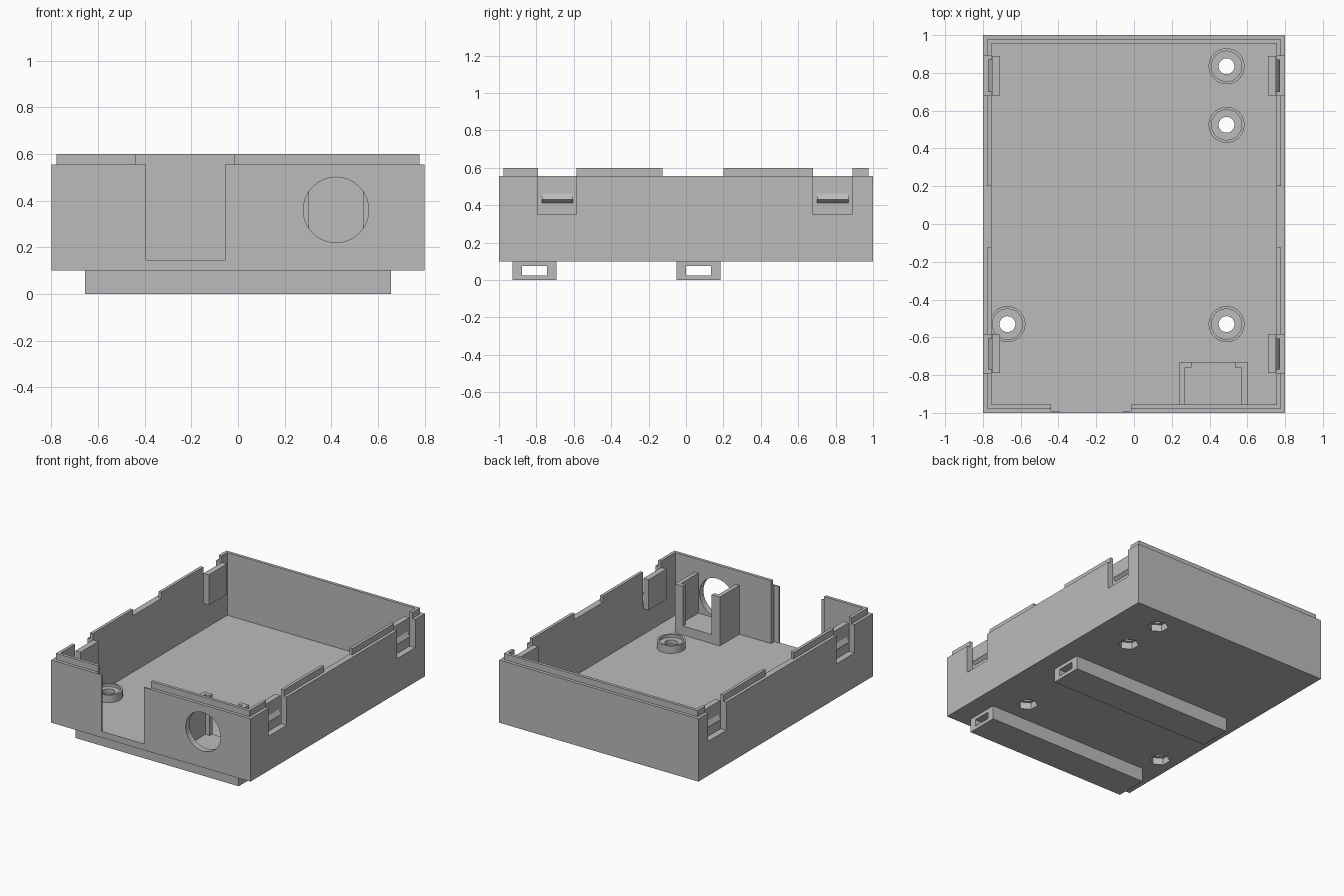
import bpy
import bmesh
from math import radians
from mathutils import Matrix, Vector

if "Cube" in bpy.data.objects:
    bpy.data.objects.remove(bpy.data.objects["Cube"])

grey = bpy.data.materials.new("light grey plastic")
grey.use_nodes = True
colour = (0.5, 0.5, 0.5, 1)
grey.diffuse_color = colour
grey.node_tree.nodes["Principled BSDF"].inputs["Base Color"].default_value = colour


def finish(name, bm):
    mesh = bpy.data.meshes.new(name)
    bm.to_mesh(mesh)
    bm.free()
    mesh.materials.append(grey)
    obj = bpy.data.objects.new(name, mesh)
    bpy.context.collection.objects.link(obj)
    return obj


def box(name, x, y, z):
    """Box from the (low, high) range on each axis."""
    bm = bmesh.new()
    mid = Vector([(a + b) / 2 for a, b in (x, y, z)])
    size = [abs(b - a) for a, b in (x, y, z)]
    bmesh.ops.create_cube(bm, size=1, matrix=Matrix.Translation(mid) @ Matrix.Diagonal((*size, 1)))
    return finish(name, bm)


def cylinder(name, centre, radius, depth, sides=48, tilt=0):
    bm = bmesh.new()
    place = Matrix.Translation(centre) @ Matrix.Rotation(radians(tilt), 4, "X")
    bmesh.ops.create_cone(bm, cap_ends=True, segments=sides, radius1=radius,
                          radius2=radius, depth=depth, matrix=place)
    return finish(name, bm)


def combine(target, tool, operation="DIFFERENCE"):
    """Apply a boolean and discard the tool."""
    mod = target.modifiers.new("shape", "BOOLEAN")
    mod.operation = operation
    mod.solver = "EXACT"
    mod.object = tool
    bpy.context.view_layer.objects.active = target
    bpy.ops.object.modifier_apply(modifier=mod.name)
    bpy.data.objects.remove(tool)


# Main tray with a raised inner lip
FLOOR, RIM, TOP = 0.145, 0.555, 0.6
shell = box("case_shell", (-0.8, 0.8), (-1, 1), (0.1, RIM))
combine(shell, box("lip", (-0.777, 0.777), (-0.977, 0.977), (0.4, TOP)), "UNION")
combine(shell, box("interior", (-0.755, 0.755), (-0.955, 0.955), (FLOOR, 1)))

# Front opening with its panel groove, and the round port
combine(shell, box("opening", (-0.395, -0.055), (-1.1, -0.9), (FLOOR, 1)))
combine(shell, box("groove", (-0.44, -0.015), (-0.99, -0.9), (FLOOR, 1)))
combine(shell, cylinder("port", (0.42, -1, 0.36), 0.14, 0.2, 64, 90))

# Side lip gaps and clip pockets
POCKETS = ((-0.79, -0.585), (0.68, 0.89))
for s in (-1, 1):
    combine(shell, box("lip_gap", (s * 0.7, s * 0.9), (-0.125, 0.2), (RIM, 1)))
    for span in POCKETS:
        combine(shell, box("pocket", (s * 0.7, s * 0.9), span, (0.35, 1)))

# Screw bosses with counterbore, hex nut trap and through hole
for x, y in ((0.49, 0.835), (0.49, 0.525), (0.49, -0.53), (-0.67, -0.53)):
    combine(shell, cylinder("boss", (x, y, 0.16), 0.095, 0.08), "UNION")
    combine(shell, cylinder("counterbore", (x, y, 0.225), 0.08, 0.09))
    combine(shell, cylinder("nut_trap", (x, y, 0.1), 0.07, 0.1, 6))
    combine(shell, cylinder("screw_hole", (x, y, 0.15), 0.042, 0.3, 32))

# Clip backing plates and wedge-shaped latches
for s, side in ((1, "left"), (-1, "right")):
    for (y0, y1), end in zip(POCKETS, ("front", "back")):
        box(f"{side}_{end}_clip_plate", (s * 0.71, s * 0.752), (y0, y1), (0.335, RIM))
        bm = bmesh.new()
        profile = ((0.75, 0.41), (0.773, 0.43), (0.75, 0.465))
        face = bm.faces.new([bm.verts.new((s * x, y0 + 0.02, z)) for x, z in profile])
        moved = bmesh.ops.extrude_face_region(bm, geom=[face])["geom"]
        verts = [v for v in moved if isinstance(v, bmesh.types.BMVert)]
        bmesh.ops.translate(bm, verts=verts, vec=(0, y1 - y0 - 0.04, 0))
        bmesh.ops.recalc_face_normals(bm, faces=bm.faces)
        finish(f"{side}_{end}_latch", bm)

# Holder behind the round port: raised base, two cheeks, two end tabs
box("port_holder_base", (0.245, 0.595), (-0.96, -0.732), (0.12, 0.21))
for s, side in ((1, "left"), (-1, "right")):
    cx = 0.42
    box(f"{side}_holder_cheek", (cx + s * 0.15, cx + s * 0.18), (-0.96, -0.73), (0.12, 0.5))
    box(f"{side}_holder_tab", (cx + s * 0.115, cx + s * 0.155), (-0.76, -0.73), (0.12, 0.5))

# Hollow strap rails under the floor
for y, end in ((-0.81, "front"), (0.067, "rear")):
    rail = box(f"{end}_strap_rail", (-0.655, 0.655), (y - 0.118, y + 0.118), (0, 0.1))
    combine(rail, box("strap_slot", (-1, 1), (y - 0.067, y + 0.067), (0.025, 0.075)))

# Smooth the round walls, keep the edges crisp
bpy.ops.object.select_all(action="DESELECT")
shell.select_set(True)
bpy.context.view_layer.objects.active = shell
bpy.ops.object.shade_smooth_by_angle(angle=radians(25))
